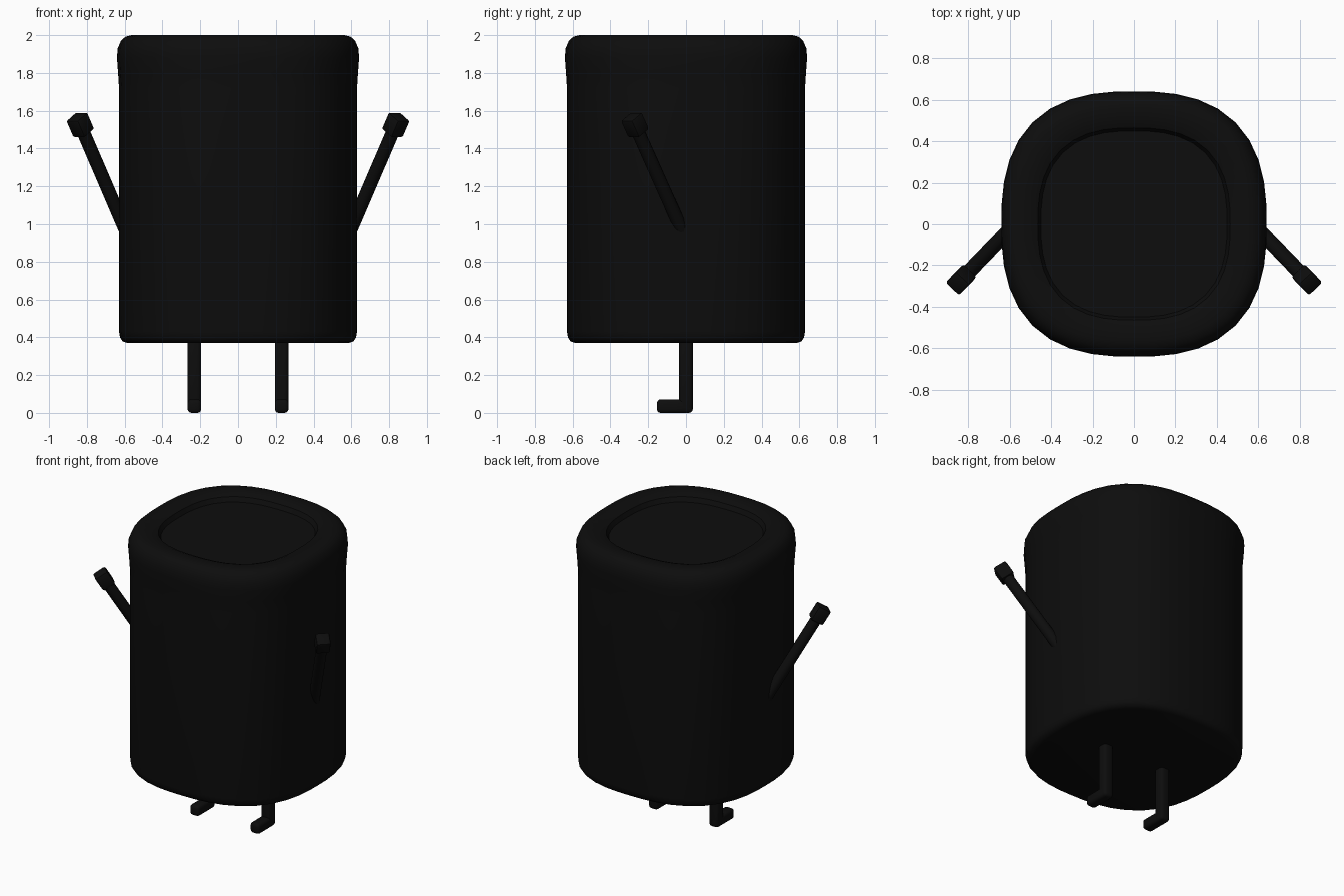
import bpy, bmesh, math
from mathutils import Vector, Matrix

if "Cube" in bpy.data.objects:
    bpy.data.objects.remove(bpy.data.objects["Cube"])

mat = bpy.data.materials.new("black")
mat.diffuse_color = (0.004, 0.004, 0.004, 1)
mat.use_nodes = True
mat.node_tree.nodes["Principled BSDF"].inputs["Base Color"].default_value = mat.diffuse_color


def finish(name, bm, angle=40, mirror=False):
    bmesh.ops.recalc_face_normals(bm, faces=bm.faces[:])
    me = bpy.data.meshes.new(name)
    bm.to_mesh(me)
    bm.free()
    me.materials.append(mat)
    ob = bpy.data.objects.new(name, me)
    bpy.context.collection.objects.link(ob)
    if mirror:
        ob.modifiers.new("mirror", 'MIRROR')
    bpy.ops.object.select_all(action='DESELECT')
    ob.select_set(True)
    bpy.context.view_layer.objects.active = ob
    bpy.ops.object.shade_smooth_by_angle(angle=math.radians(angle))
    return ob


def rounded_box(name, size, matrix, bevel, segments=3):
    bm = bmesh.new()
    bmesh.ops.create_cube(bm, size=1)
    bmesh.ops.scale(bm, vec=size, verts=bm.verts[:])
    bmesh.ops.bevel(bm, geom=bm.edges[:], offset=bevel, segments=segments,
                    profile=0.5, affect='EDGES')
    bm.transform(matrix)
    return finish(name, bm, mirror=True)


# Body: squircle sections lofted along a profile of (half width, height)
SIDES, POWER = 40, 2.6
profile = [(0.585, 0.37), (0.61, 0.378), (0.624, 0.397), (0.63, 0.43),
           (0.63, 1.72), (0.635, 1.80), (0.641, 1.88), (0.637, 1.93),
           (0.62, 1.97), (0.597, 1.991), (0.565, 2.0), (0.50, 1.995),
           (0.465, 1.98), (0.45, 1.95)]
bm = bmesh.new()
rings = []
for r, z in profile:
    ring = []
    for i in range(SIDES):
        a = 2 * math.pi * i / SIDES
        c, s = math.cos(a), math.sin(a)
        k = r / (abs(c) ** POWER + abs(s) ** POWER) ** (1 / POWER)
        ring.append(bm.verts.new((k * c, k * s, z)))
    rings.append(ring)
for low, high in zip(rings, rings[1:]):
    for i in range(SIDES):
        j = (i + 1) % SIDES
        bm.faces.new((low[i], low[j], high[j], high[i]))
bm.faces.new(rings[0][::-1])
bm.faces.new(rings[-1])
finish("body", bm)

# Arms: straight rods rising outward and forward
shoulder = Vector((0.575, 0.0, 0.92))
hand_pos = Vector((0.835, -0.27, 1.525))
axis = hand_pos - shoulder
aim = axis.to_track_quat('Z', 'Y').to_matrix().to_4x4()
bm = bmesh.new()
bmesh.ops.create_cone(bm, cap_ends=True, segments=12, radius1=0.036, radius2=0.036,
                      depth=axis.length,
                      matrix=Matrix.Translation((shoulder + hand_pos) / 2) @ aim)
finish("arms", bm, mirror=True)

# Hands: small blocks at the arm tips
rounded_box("hands", (0.09, 0.09, 0.105), Matrix.Translation(hand_pos) @ aim, 0.012, 2)

# Legs and forward-pointing feet
rounded_box("legs", (0.072, 0.072, 0.42), Matrix.Translation((0.231, 0, 0.215)), 0.02)
rounded_box("feet", (0.072, 0.19, 0.072), Matrix.Translation((0.231, -0.059, 0.036)), 0.02)
